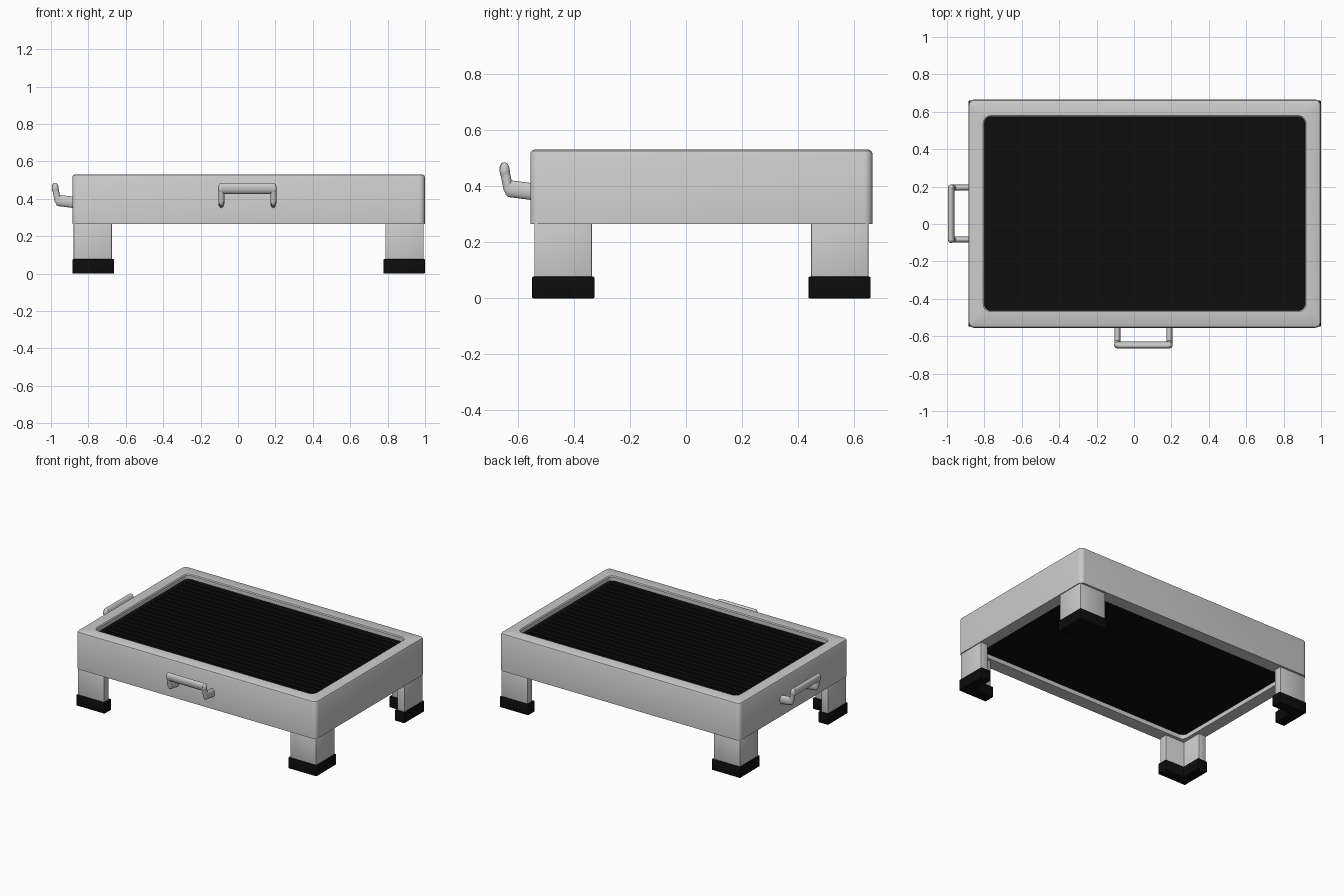
import bpy, bmesh, math
from mathutils import Vector, Matrix

if "Cube" in bpy.data.objects:
    bpy.data.objects.remove(bpy.data.objects["Cube"])

CX, CY = 0.057, 0.055          # centre of the deck
HX, HY = 0.942, 0.61           # half size of the deck
Z0, Z1 = 0.265, 0.53

black = bpy.data.materials.new("black_rubber")
black.diffuse_color = (0.004, 0.004, 0.004, 1)
black.use_nodes = True
black.node_tree.nodes["Principled BSDF"].inputs["Base Color"].default_value = black.diffuse_color


def make(name, bm, mat=None, smooth=True):
    bmesh.ops.recalc_face_normals(bm, faces=bm.faces)
    me = bpy.data.meshes.new(name)
    bm.to_mesh(me)
    bm.free()
    ob = bpy.data.objects.new(name, me)
    bpy.context.collection.objects.link(ob)
    if mat:
        me.materials.append(mat)
    if smooth:
        bpy.ops.object.select_all(action='DESELECT')
        ob.select_set(True)
        bpy.context.view_layer.objects.active = ob
        bpy.ops.object.shade_smooth_by_angle(angle=math.radians(35))
    return ob


def ring(bm, hx, hy, r, z, n=6):
    """Rounded rectangle of vertices about the deck centre."""
    out = []
    for q, (sx, sy) in enumerate([(1, 1), (-1, 1), (-1, -1), (1, -1)]):
        for i in range(n + 1):
            a = math.pi / 2 * (q + i / n)
            out.append(bm.verts.new((CX + sx * (hx - r) + r * math.cos(a),
                                     CY + sy * (hy - r) + r * math.sin(a), z)))
    return out


def bridge(bm, a, b):
    for i in range(len(a)):
        j = (i + 1) % len(a)
        bm.faces.new((a[i], a[j], b[j], b[i]))


# Deck frame: one closed section swept around a rounded rectangle
bm = bmesh.new()
IX, IY = 0.857, 0.518
section = [(HX, HY, .03, Z0), (HX, HY, .03, Z1 - .012), (HX - .004, HY - .004, .027, Z1 - .004),
           (HX - .012, HY - .012, .022, Z1), (IX + .006, IY + .006, .04, Z1),
           (IX, IY, .036, Z1 - .006), (IX, IY, .036, Z0)]
rings = [ring(bm, *s) for s in section]
for k in range(len(rings)):
    bridge(bm, rings[k], rings[(k + 1) % len(rings)])
make("deck_frame", bm)

# Black platform panel set into the frame
bm = bmesh.new()
lo, hi = ring(bm, IX, IY, .036, .295), ring(bm, IX, IY, .036, .497)
bridge(bm, lo, hi)
bm.faces.new(lo)
bm.faces.new(hi)
make("platform_panel", bm, black)

# Shallow grip ribs along the panel
bm = bmesh.new()
for i in range(20):
    y = CY + (i - 9.5) * 0.05
    m = Matrix.Translation((CX, y, .498)) @ Matrix.Diagonal((2 * IX - .06, .03, .008, 1))
    bmesh.ops.create_cube(bm, size=1, matrix=m)
make("grip_ribs", bm, black, False)


# L-shaped corner legs and feet
def corner_angle(name, sx, sy, inset_x, inset_y, w, t, z0, z1, mat=None, bev=0.004):
    bm = bmesh.new()
    pts = [(0, 0), (w, 0), (w, t), (t, t), (t, w), (0, w)]
    ox, oy = HX - inset_x, HY - inset_y
    vs = [bm.verts.new((CX + sx * (ox - x), CY + sy * (oy - y), z0)) for x, y in pts]
    f = bm.faces.new(vs)
    ext = bmesh.ops.extrude_face_region(bm, geom=[f])
    bmesh.ops.translate(bm, vec=(0, 0, z1 - z0),
                        verts=[v for v in ext['geom'] if isinstance(v, bmesh.types.BMVert)])
    bmesh.ops.recalc_face_normals(bm, faces=bm.faces)
    bmesh.ops.bevel(bm, geom=bm.edges[:], offset=bev, segments=2, affect='EDGES', profile=.5)
    make(name, bm, mat)


for sx, xn in ((-1, "left"), (1, "right")):
    for sy, yn in ((-1, "front"), (1, "back")):
        corner_angle(f"{yn}_{xn}_leg", sx, sy, .006, .014, .205, .055, .03, .275)
        corner_angle(f"{yn}_{xn}_foot", sx, sy, 0, .006, .222, .075, 0, .077, black)


# Bent handles: oval arms, short risers and an oval grip bar
def rod(bm, p, q, side, ru, rv):
    """Oval rod from p to q, radius ru along side, rv across it."""
    p, q = Vector(p), Vector(q)
    d = (q - p).normalized()
    u = Vector(side)
    u = (u - d * u.dot(d)).normalized()
    v = d.cross(u)
    m = Matrix((u, v, d)).transposed().to_4x4()
    m = Matrix.Translation((p + q) / 2) @ m @ Matrix.Diagonal((ru, rv, (q - p).length, 1))
    bmesh.ops.create_cone(bm, cap_ends=True, segments=20, radius1=1, radius2=1, depth=1, matrix=m)


def ball(bm, c, r):
    m = Matrix.Translation(c) @ Matrix.Diagonal((*r, 1))
    bmesh.ops.create_uvsphere(bm, u_segments=20, v_segments=12, radius=1, matrix=m)


def handle(name, place):
    bm = bmesh.new()
    W = 0.139
    for s in (-1, 1):
        rod(bm, (s * W, .01, .38), (s * W, -.075, .391), (1, 0, 0), .016, .03)
        ball(bm, (s * W, -.075, .391), (.016, .018, .03))
        rod(bm, (s * W, -.078, .385), (s * W, -.092, .455), (1, 0, 0), .016, .017)
        ball(bm, (s * W, -.092, .455), (.018, .018, .03))
    rod(bm, (-W, -.092, .455), (W, -.092, .455), (0, -.2, 1), .03, .018)
    bmesh.ops.transform(bm, matrix=place, verts=bm.verts)
    make(name, bm)


handle("front_handle", Matrix.Translation((.05, CY - HY, 0)))
handle("left_handle", Matrix.Translation((CX - HX, CY, 0)) @ Matrix.Rotation(-math.pi / 2, 4, 'Z'))
